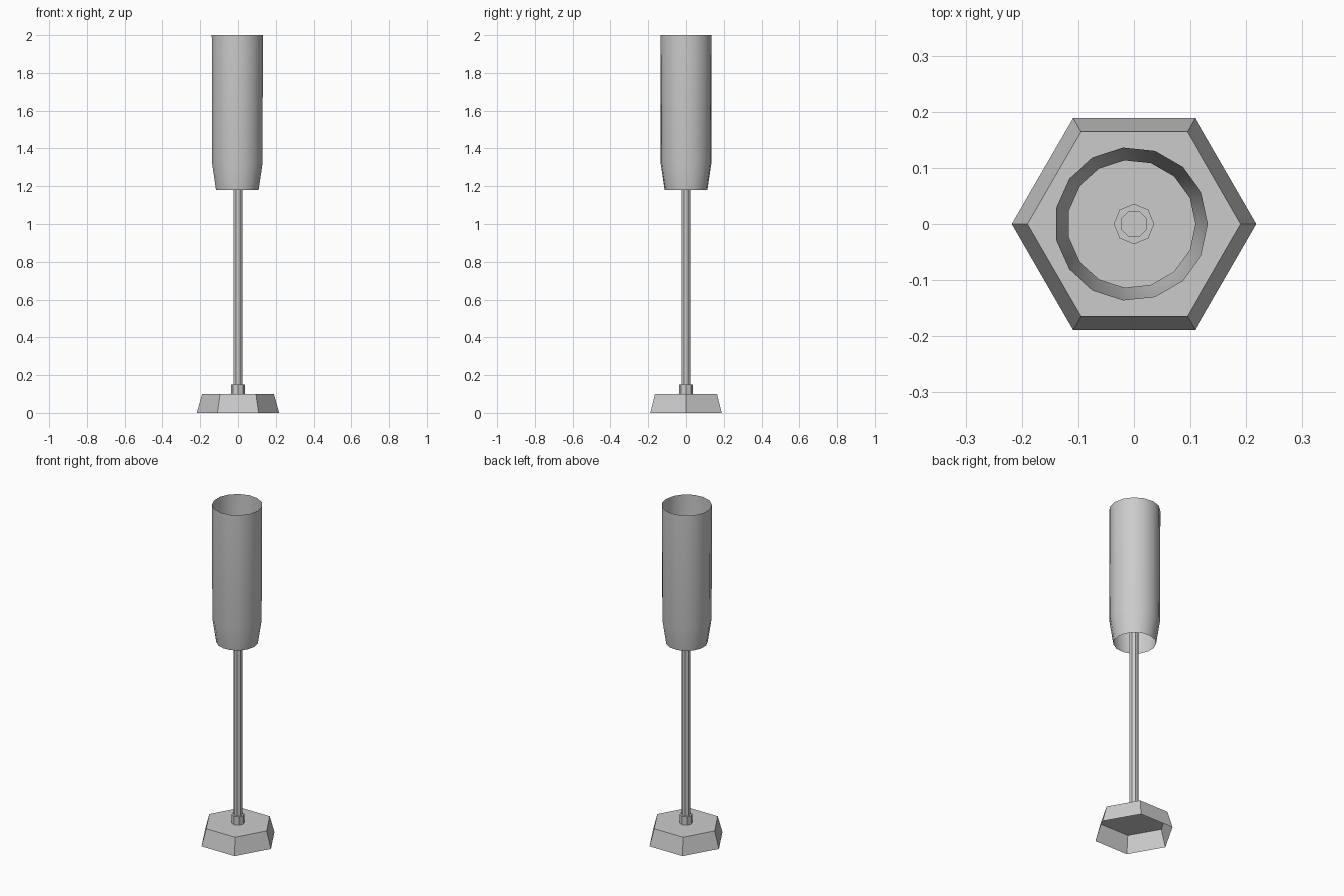
import bpy, bmesh
from math import sin, cos, pi, radians

if "Cube" in bpy.data.objects:
    bpy.data.objects.remove(bpy.data.objects["Cube"])


def lathe(name, profile, sides, centre_x=0.0, turn=0.0, cap_top=True, smooth=True):
    """Stack of polygon rings (radius, z) joined by quads, open at the bottom."""
    bm = bmesh.new()
    rings = []
    for r, z in profile:
        rings.append([bm.verts.new((centre_x + r * cos(turn + 2 * pi * i / sides),
                                    r * sin(turn + 2 * pi * i / sides), z))
                      for i in range(sides)])
    for a, b in zip(rings, rings[1:]):
        for i in range(sides):
            j = (i + 1) % sides
            bm.faces.new((a[i], a[j], b[j], b[i]))
    if cap_top:
        bm.faces.new(rings[-1])
    mesh = bpy.data.meshes.new(name)
    bm.to_mesh(mesh)
    bm.free()
    ob = bpy.data.objects.new(name, mesh)
    bpy.context.collection.objects.link(ob)
    if smooth:
        bpy.ops.object.select_all(action='DESELECT')
        ob.select_set(True)
        bpy.context.view_layer.objects.active = ob
        bpy.ops.object.shade_smooth_by_angle(angle=radians(30))
    return ob


# Hollow hexagonal foot, open underneath
lathe("base", [(0.218, 0.0), (0.19, 0.1)], 6, smooth=False)

# Small collar where the pole meets the base
lathe("collar", [(0.036, 0.1), (0.036, 0.15)], 8, smooth=False)

# Slim pole running up into the shade
lathe("pole", [(0.025, 0.1), (0.025, 1.32)], 8, turn=pi / 8, smooth=False)

# Thin open tube with a tapered lower end
lathe("shade", [(0.114, 1.18), (0.135, 1.32), (0.137, 2.0)], 15,
      centre_x=-0.005, cap_top=False)
